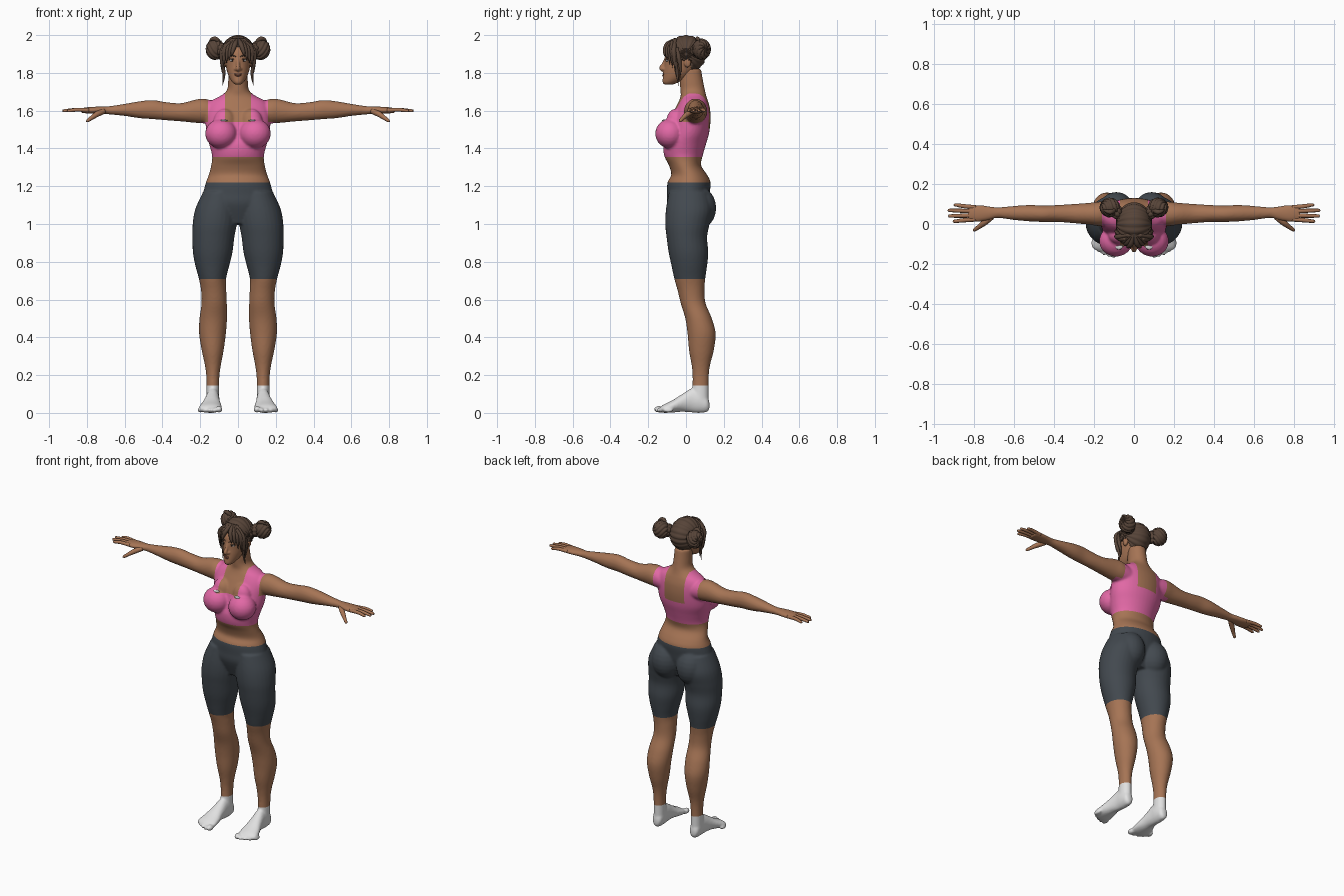
import bpy, bmesh, math
from mathutils import Vector, Matrix

if "Cube" in bpy.data.objects:
    bpy.data.objects.remove(bpy.data.objects["Cube"])


def material(name, rgb):
    m = bpy.data.materials.new(name)
    m.use_nodes = True
    m.diffuse_color = (*rgb, 1)
    m.node_tree.nodes["Principled BSDF"].inputs["Base Color"].default_value = (*rgb, 1)
    return m


SKIN = material("skin brown", (.38, .175, .09))
PINK = material("top pink", (.76, .14, .38))
GREY = material("shorts slate", (.055, .066, .078))
WHITE = material("sock white", (.75, .75, .75))
HAIR = material("hair brown", (.095, .058, .04))
LIPS = material("lip brown", (.22, .075, .05))
DARK = material("iris dark", (.02, .012, .01))


def spline(rows, steps=5):
    """Smooth interpolation through tuples of any length."""
    out = []
    for i in range(len(rows) - 1):
        p = [Vector(rows[max(0, min(len(rows) - 1, i + k))]) for k in (-1, 0, 1, 2)]
        for j in range(steps):
            t = j / steps
            out.append(p[1] + .5 * t * ((p[2] - p[0])
                       + t * (2 * p[0] - 5 * p[1] + 4 * p[2] - p[3])
                       + t * t * (3 * (p[1] - p[2]) + p[3] - p[0])))
    return out + [Vector(rows[-1])]


def skin_rings(bm, rings):
    vs = [[bm.verts.new(c) for c in ring] for ring in rings]
    n = len(vs[0])
    for a, b in zip(vs, vs[1:]):
        for i in range(n):
            bm.faces.new((a[i], a[(i + 1) % n], b[(i + 1) % n], b[i]))
    bm.faces.new(vs[0][::-1])
    bm.faces.new(vs[-1])


def loft(bm, rows, axis, s=1, sides=28):
    """Rows: position on the axis, then low/high extents on the other two axes."""
    rings = []
    for t, a0, a1, b0, b1 in spline(rows):
        ring = []
        for k in range(sides):
            w = math.tau * k / sides
            a = (a0 + a1) / 2 + (a1 - a0) / 2 * math.cos(w)
            b = (b0 + b1) / 2 + (b1 - b0) / 2 * math.sin(w)
            x, y, z = {"x": (t, a, b), "y": (a, t, b), "z": (a, b, t)}[axis]
            ring.append((x * s, y, z))
        rings.append(ring)
    skin_rings(bm, rings)


def tube(bm, rows, s=1, sides=10):
    """Rows: x, y, z, radius."""
    pts = spline(rows)
    rings = []
    for i, p in enumerate(pts):
        d = pts[min(i + 1, len(pts) - 1)] - pts[max(i - 1, 0)]
        q = Vector(d[:3]).to_track_quat("Z", "Y")
        ring = []
        for k in range(sides):
            w = math.tau * k / sides
            c = Vector(p[:3]) + q @ Vector((math.cos(w), math.sin(w), 0)) * max(p[3], .0008)
            ring.append((c.x * s, c.y, c.z))
        rings.append(ring)
    skin_rings(bm, rings)


def ball(bm, c, r, s=1, seg=24):
    mat = Matrix.Translation((c[0] * s, c[1], c[2])) @ Matrix.Diagonal((*r, 1))
    bmesh.ops.create_uvsphere(bm, u_segments=seg, v_segments=seg // 2, radius=1, matrix=mat)


def ridged_ball(bm, c, r, pole, ridges, depth, swirl=0):
    """Ellipsoid of hair sections running from pole to pole."""
    verts = bmesh.ops.create_uvsphere(bm, u_segments=96, v_segments=32, radius=1)["verts"]
    q = Vector(pole).to_track_quat("Z", "Y")
    for v in verts:
        lon = math.atan2(v.co.y, v.co.x) + swirl * v.co.z
        d = q @ (v.co * (1 - depth + depth * 1.3 * abs(math.sin(ridges * lon / 2)) ** .6))
        v.co = Vector(c) + Vector(d[k] * r[k] for k in range(3))


def finish(name, bm, mats, remesh=0):
    bmesh.ops.recalc_face_normals(bm, faces=bm.faces)
    me = bpy.data.meshes.new(name)
    bm.to_mesh(me)
    bm.free()
    ob = bpy.data.objects.new(name, me)
    bpy.context.collection.objects.link(ob)
    if remesh:
        m = ob.modifiers.new("fuse", "REMESH")
        m.mode, m.voxel_size = "VOXEL", remesh
        m = ob.modifiers.new("relax", "SMOOTH")
        m.factor, m.iterations = .5, 5
        dg = bpy.context.evaluated_depsgraph_get()
        ob.data = bpy.data.meshes.new_from_object(ob.evaluated_get(dg))
        ob.modifiers.clear()
    ob.data.materials.clear()
    for m in mats:
        ob.data.materials.append(m)
    for p in ob.data.polygons:
        p.use_smooth = True
    return ob


# Body: torso, bust, seat, arms, legs and feet fused into one skin
bm = bmesh.new()
torso = [(1.0, .10, -.06, .08), (1.1, .19, -.098, .115), (1.16, .185, -.1, .125),
         (1.22, .17, -.098, .13), (1.26, .155, -.078, .112), (1.31, .142, -.09, .08),
         (1.36, .137, -.115, .088), (1.42, .152, -.12, .105), (1.48, .168, -.1, .122),
         (1.55, .172, -.085, .13), (1.61, .17, -.058, .127), (1.65, .145, -.038, .117),
         (1.68, .09, -.028, .107), (1.71, .058, -.03, .1), (1.76, .052, -.033, .09),
         (1.82, .05, -.03, .08)]
loft(bm, [(z, -w, w, f, b) for z, w, f, b in torso], "z", sides=40)
leg = [(1.17, .095, .09, -.09, .12), (1.08, .112, .114, -.106, .14), (1.0, .123, .117, -.11, .125),
       (.93, .13, .111, -.103, .112), (.85, .134, .105, -.092, .118), (.78, .136, .09, -.077, .112),
       (.71, .135, .072, -.062, .102), (.65, .129, .067, -.045, .098), (.58, .126, .067, -.028, .104),
       (.5, .131, .073, -.004, .137), (.42, .135, .071, .008, .157), (.33, .134, .058, .016, .147),
       (.25, .133, .042, .03, .127), (.18, .133, .034, .035, .12), (.05, .133, .034, .03, .12)]
arm = [(.1, .0, .11, 1.53, 1.64), (.17, -.01, .112, 1.532, 1.662), (.22, -.004, .106, 1.535, 1.66),
       (.3, .004, .1, 1.543, 1.64), (.38, .01, .095, 1.549, 1.645), (.45, .01, .092, 1.555, 1.656),
       (.52, .013, .095, 1.56, 1.65), (.6, .02, .09, 1.572, 1.636), (.68, .03, .083, 1.58, 1.624),
       (.72, .02, .088, 1.583, 1.622), (.78, .01, .096, 1.584, 1.62), (.83, .016, .093, 1.588, 1.614)]
foot = [(.124, .12, .146, .02, .06), (.11, .104, .162, .004, .09), (.07, .098, .168, .0, .125),
        (.03, .098, .17, .002, .13), (-.02, .095, .182, .006, .1), (-.07, .087, .2, .002, .068),
        (-.115, .085, .208, .0, .046), (-.135, .1, .185, .004, .032)]
for s in (1, -1):
    ball(bm, (.09, -.085, 1.478), (.084, .078, .078), s)
    ball(bm, (.07, -.055, 1.54), (.06, .05, .07), s)
    ball(bm, (.088, .068, 1.085), (.09, .092, .112), s)
    loft(bm, [(z, c - w, c + w, f, b) for z, c, w, f, b in leg], "z", s)
    loft(bm, arm, "x", s)
    loft(bm, foot, "y", s)
    for i in range(5):  # toes
        r = .018 if i == 0 else .0135
        ball(bm, (.1 + .025 * i, -.143 + .003 * i * i, r + .001), (r, .028, r), s, 16)
body = finish("body", bm, [SKIN, PINK, GREY, WHITE], remesh=.007)

# Clean clothing borders, then colour by region
HEM, WAIST, SOCK, BAND, NECK, BACK, IN, OUT = .71, 1.22, .145, 1.355, 1.54, 1.505, .07, .16
bm = bmesh.new()
bm.from_mesh(body.data)
cuts = [((0, 0, z), (0, 0, 1)) for z in (HEM, WAIST, SOCK, BAND, NECK, BACK)]
cuts += [((x, 0, 0), (1, 0, 0)) for x in (-OUT, -IN, IN, OUT)]
for co, no in cuts:
    bmesh.ops.bisect_plane(bm, geom=bm.verts[:] + bm.edges[:] + bm.faces[:],
                           plane_co=co, plane_no=no, dist=.0001)
for f in bm.faces:
    c = f.calc_center_median()
    x, z = abs(c.x), c.z
    top = NECK if c.y < .03 else BACK
    f.smooth = True
    f.material_index = 0
    if z < SOCK:
        f.material_index = 3
    elif HEM < z < WAIST:
        f.material_index = 2
    elif BAND < z < NECK and x < .2 and (z < top or x > IN):
        f.material_index = 1
    elif NECK <= z < 1.69 and IN < x < OUT:
        f.material_index = 1
bm.to_mesh(body.data)
bm.free()

# Fingers and thumbs
bm = bmesh.new()
tips = [(.9, .095), (.93, .068), (.928, .04), (.905, .014)]
for s in (1, -1):
    for i, (x, y) in enumerate(tips):
        b = .083 - .02 * i
        tube(bm, [(.79, b, 1.602, .011), (.85, (b + y) / 2, 1.605, .0105),
                  (x - .015, y, 1.6, .0085), (x - .003, y, 1.598, .006), (x, y, 1.598, 0)], s)
    tube(bm, [(.71, .035, 1.598, .014), (.745, .008, 1.582, .015), (.775, -.015, 1.562, .011),
              (.797, -.03, 1.546, .008), (.803, -.034, 1.541, 0)], s)
finish("fingers", bm, [SKIN])

# Head with nose, brow and ears
bm = bmesh.new()
head = [(1.738, .016, -.115, -.07), (1.75, .03, -.124, -.04), (1.775, .046, -.123, .01),
        (1.81, .059, -.119, .05), (1.845, .066, -.115, .075), (1.88, .07, -.113, .085),
        (1.92, .072, -.104, .085), (1.96, .055, -.07, .06), (1.98, .02, -.02, .02)]
loft(bm, [(z, -w, w, f, b) for z, w, f, b in head], "z", sides=32)
tube(bm, [(0, -.103, 1.885, .008), (0, -.118, 1.85, .009), (0, -.13, 1.825, .013),
          (0, -.118, 1.812, .008)])
ball(bm, (0, -.112, 1.79), (.02, .012, .014))
for s in (1, -1):
    ball(bm, (.012, -.117, 1.82), (.009, .01, .008), s)
    ball(bm, (.073, .008, 1.855), (.011, .019, .028), s)
finish("head", bm, [SKIN], remesh=.0045)

# Lips, eyes, lashes and brows
bm = bmesh.new()
ball(bm, (0, -.118, 1.794), (.019, .008, .004))
ball(bm, (0, -.118, 1.786), (.016, .008, .005))
finish("lips", bm, [LIPS])
eyes, irises, lashes = bmesh.new(), bmesh.new(), bmesh.new()
for s in (1, -1):
    ball(eyes, (.03, -.097, 1.866), (.014, .009, .007), s)
    ball(irises, (.029, -.103, 1.866), (.006, .005, .0062), s)
    tube(lashes, [(.014, -.105, 1.867, .001), (.03, -.107, 1.874, .003), (.048, -.095, 1.869, .001)], s)
    tube(lashes, [(.011, -.109, 1.886, .002), (.033, -.105, 1.893, .004), (.054, -.09, 1.886, .001)], s)
finish("eyes", eyes, [WHITE])
finish("irises", irises, [DARK])
finish("lashes_and_brows", lashes, [HAIR])

# Hair cap with sections running from bun to bun, open at the face
bm = bmesh.new()
ridged_ball(bm, (0, 0, 1.9), (.09, .108, .099), (1, 0, 0), 18, .05)


def bare(c):
    line = max(1.87, 1.84 - c.y) if c.y < .03 else 1.815
    return c.z < line


bmesh.ops.delete(bm, geom=[f for f in bm.faces if bare(f.calc_center_median())], context="FACES")
cap = finish("hair_cap", bm, [HAIR])
solid = cap.modifiers.new("thickness", "SOLIDIFY")
solid.thickness = .018

# Buns with a wrapped band and small loose tufts
bm = bmesh.new()
for s in (1, -1):
    ridged_ball(bm, (s * .12, .082, 1.925), (.05, .048, .055), (s, .5, .1), 9, .12, 1.2 * s)
    ridged_ball(bm, (s * .086, .06, 1.92), (.03, .036, .04), (s, .5, .1), 8, .1)
    tube(bm, [(.1, .07, 1.96, .012), (.118, .06, 1.98, .012), (.14, .065, 1.978, .008),
              (.155, .075, 1.962, 0)], s)
finish("hair_buns", bm, [HAIR])

# Fringe swept from a centre parting, and long face-framing locks
bm = bmesh.new()
for s in (1, -1):
    for i in range(5):
        tube(bm, [(.004 + .006 * i, -.055, 1.978, .008), (.016 + .016 * i, -.1 + .009 * i, 1.95 - .006 * i, .013),
                  (.03 + .0145 * i, -.113 + .013 * i, 1.91 - .01 * i, .009),
                  (.036 + .0125 * i, -.114 + .014 * i, 1.885 - .02 * i, 0)], s)
    tube(bm, [(.04, -.075, 1.965, .01), (.074, -.072, 1.92, .013), (.082, -.056, 1.85, .011),
              (.074, -.046, 1.79, .008), (.083, -.04, 1.73, 0)], s)
    tube(bm, [(.07, -.05, 1.93, .012), (.085, -.038, 1.88, .012), (.08, -.03, 1.82, .007),
              (.071, -.034, 1.76, 0)], s)
finish("fringe_and_locks", bm, [HAIR])

# Strap clasps
bm = bmesh.new()
for s in (1, -1):
    ball(bm, (.075, -.112, 1.548), (.02, .016, .005), s, 12)
finish("strap_clasps", bm, [WHITE])
